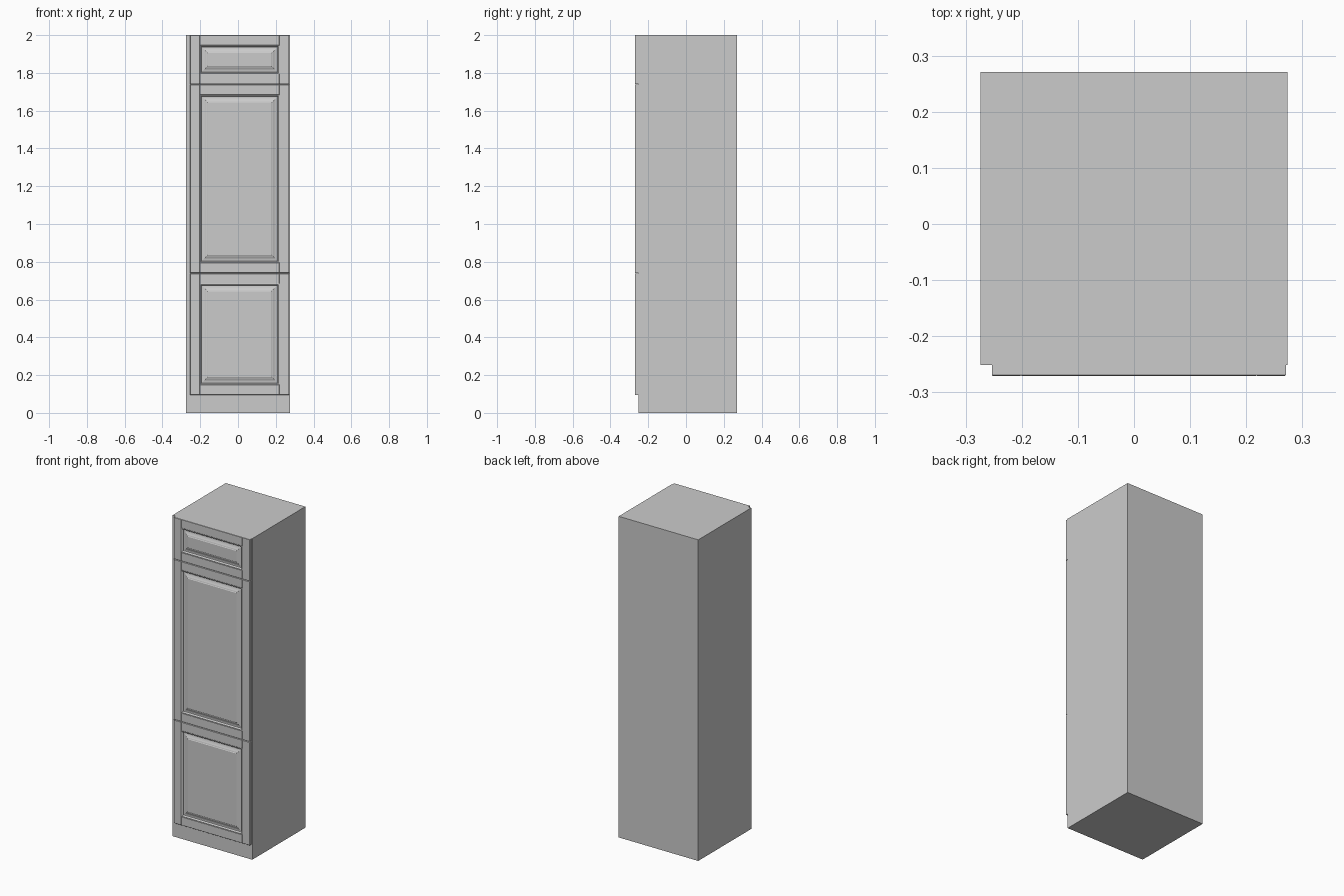
import bpy, bmesh

if "Cube" in bpy.data.objects:
    bpy.data.objects.remove(bpy.data.objects["Cube"])

FRONT, BACK = -0.271, 0.271        # outer faces in y
CARCASS_FRONT = -0.251
LEFT, RIGHT = -0.2535, 0.2705      # door edges in x
STILE = 0.052                      # frame member width
GROOVE = 0.0015                    # chamfer between frame members


def finish(name, bm):
    bmesh.ops.recalc_face_normals(bm, faces=bm.faces)
    mesh = bpy.data.meshes.new(name)
    bm.to_mesh(mesh)
    bm.free()
    ob = bpy.data.objects.new(name, mesh)
    bpy.context.collection.objects.link(ob)
    return ob


def loft(name, rect, profile):
    """Nested rectangular rings; profile = (inset, y) pairs, both ends capped."""
    x0, x1, z0, z1 = rect
    bm = bmesh.new()
    rings = [[bm.verts.new(p) for p in (
        (x0 + i, y, z0 + i), (x1 - i, y, z0 + i),
        (x1 - i, y, z1 - i), (x0 + i, y, z1 - i))] for i, y in profile]
    for a, b in zip(rings, rings[1:]):
        for k in range(4):
            n = (k + 1) % 4
            bm.faces.new((a[k], a[n], b[n], b[k]))
    bm.faces.new(rings[0])
    bm.faces.new(rings[-1])
    return finish(name, bm)


def frame_bar(name, x0, x1, z0, z1):
    return loft(name, (x0, x1, z0, z1), [
        (0, CARCASS_FRONT), (0, FRONT + GROOVE), (GROOVE, FRONT)])


# Edge bead, deep quirk, concave bevel rising to a raised field
PANEL = [(0, CARCASS_FRONT), (0, FRONT + 0.001), (0.003, FRONT + 0.0005),
         (0.006, FRONT + 0.002), (0.008, FRONT + 0.005), (0.009, FRONT + 0.011),
         (0.013, FRONT + 0.0115), (0.019, FRONT + 0.0105), (0.026, FRONT + 0.008),
         (0.033, FRONT + 0.0045), (0.039, FRONT + 0.003), (0.042, FRONT + 0.001),
         (0.043, FRONT + 0.001)]


def door(name, z0, z1):
    xl, xr = LEFT + STILE, RIGHT - STILE
    za, zb = z0 + STILE + 0.002, z1 - STILE - 0.002
    frame_bar(name + "_left_stile", LEFT, xl, z0, z1)
    frame_bar(name + "_right_stile", xr, RIGHT, z0, z1)
    frame_bar(name + "_bottom_rail", xl, xr, z0, za)
    frame_bar(name + "_top_rail", xl, xr, zb, z1)
    loft(name + "_raised_panel", (xl, xr, za, zb), PANEL)


# Plain cabinet body standing on the floor
loft("cabinet_body", (-0.274, 0.274, 0, 2), [(0, BACK), (0, CARCASS_FRONT)])

# Two doors and a drawer front, separated by thin gaps
door("lower_door", 0.095, 0.738)
door("upper_door", 0.741, 1.738)
door("drawer_front", 1.741, 2.0)
